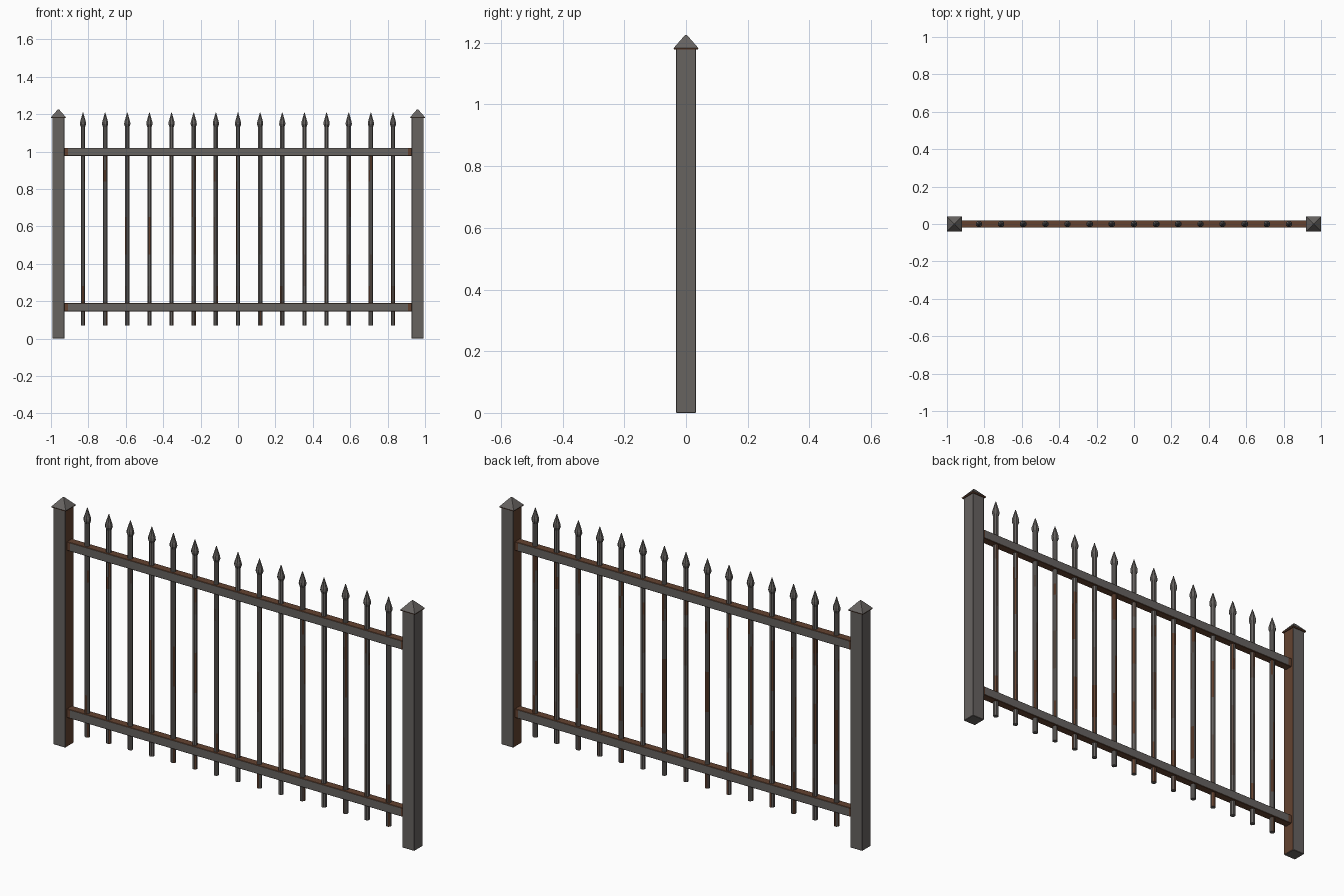
import bpy, bmesh, math, random
from mathutils import Matrix, Vector

if "Cube" in bpy.data.objects:
    bpy.data.objects.remove(bpy.data.objects["Cube"])

random.seed(7)

def mat(name, rgb):
    m = bpy.data.materials.new(name)
    m.diffuse_color = (*rgb, 1)
    m.use_nodes = True
    m.node_tree.nodes["Principled BSDF"].inputs["Base Color"].default_value = m.diffuse_color
    return m

MATS = [mat("weathered_iron", (0.135, 0.125, 0.118)),
        mat("rust", (0.125, 0.055, 0.030)),
        mat("worn_iron", (0.115, 0.085, 0.070))]
IRON, RUST, WORN = 0, 1, 2

def finish(name, bm, rule):
    """Colour faces by rule(centre, normal) and make the object."""
    bm.normal_update()
    for f in bm.faces:
        f.material_index = rule(f.calc_center_median(), f.normal)
    me = bpy.data.meshes.new(name)
    bm.to_mesh(me)
    bm.free()
    for m in MATS:
        me.materials.append(m)
    ob = bpy.data.objects.new(name, me)
    bpy.context.collection.objects.link(ob)
    return ob

def box(x0, x1, y0, y1, z0, z1, bevel=0.002):
    bm = bmesh.new()
    bmesh.ops.create_cube(bm, size=1)
    for v in bm.verts:
        v.co = Vector(((x0 + x1) / 2 + v.co.x * (x1 - x0),
                       (y0 + y1) / 2 + v.co.y * (y1 - y0),
                       (z0 + z1) / 2 + v.co.z * (z1 - z0)))
    bmesh.ops.bevel(bm, geom=bm.edges[:], offset=bevel, segments=1, affect='EDGES')
    return bm

def lathe(rings, sides, x, turn):
    """Stack of polygon rings (z, circumradius), closed at both ends."""
    bm = bmesh.new()
    loops = [[bm.verts.new((x + r * math.cos(turn + i * math.tau / sides),
                            r * math.sin(turn + i * math.tau / sides), z))
              for i in range(sides)] for z, r in rings]
    for a, b in zip(loops, loops[1:]):
        for i in range(sides):
            j = (i + 1) % sides
            bm.faces.new((a[i], a[j], b[j], b[i]))
    bm.faces.new(loops[0][::-1])
    bm.faces.new(loops[-1])
    return bm

# End posts, rusted on the sheltered inner face, with pyramid caps
for side, s in (("left", -1), ("right", 1)):
    cx = 0.96 * s
    finish(side + "_post", box(cx - 0.033, cx + 0.033, -0.033, 0.033, 0, 1.183),
           lambda c, n, s=s: RUST if n.x * s < -0.8 else IRON)
    q = math.sqrt(2)
    finish(side + "_post_cap",
           lathe([(1.178, 0.038 * q), (1.183, 0.04 * q), (1.222, 0.006 * q), (1.226, 0.002 * q)],
                 4, cx, math.pi / 4),
           lambda c, n: RUST if n.z < -0.2 else IRON)

# Rails, rusted on top, underneath and at the ends
for name, z in (("lower_rail", 0.167), ("upper_rail", 0.998)):
    bm = box(-0.93, 0.93, -0.02, 0.02, z - 0.022, z + 0.022)
    for x in (-0.91, 0.91):
        bmesh.ops.bisect_plane(bm, geom=bm.verts[:] + bm.edges[:] + bm.faces[:],
                               plane_co=(x, 0, 0), plane_no=(1, 0, 0))
    finish(name, bm, lambda c, n: RUST if abs(n.z) > 0.5 or abs(c.x) > 0.91 else IRON)

# Picket rust: scattered streaks, heavier beside the rails and at the back
def picket_rule(c, n):
    if n.z < -0.5 or c.z > 1.02:
        return IRON
    chance = 0.15 + 0.2 * (n.y > 0.3)
    if 0.84 < c.z < 0.98 or 0.19 < c.z < 0.32:
        chance += 0.12
    r = random.random()
    return RUST if r < chance * 0.6 else WORN if r < chance else IRON

# Pickets with spear tips
levels = [0.07, 0.145, 0.19, 0.28, 0.45, 0.65, 0.84, 0.90, 0.976, 1.02, 1.14]
for i in range(15):
    x = (i - 7) * 0.1184
    finish(f"picket_{i + 1}", lathe([(z, 0.0125) for z in levels], 8, x, math.pi / 8),
           picket_rule)
    finish(f"spear_tip_{i + 1}",
           lathe([(1.130, 0.012), (1.146, 0.018), (1.158, 0.017), (1.208, 0.0015)],
                 8, x, math.pi / 8),
           lambda c, n: IRON)
